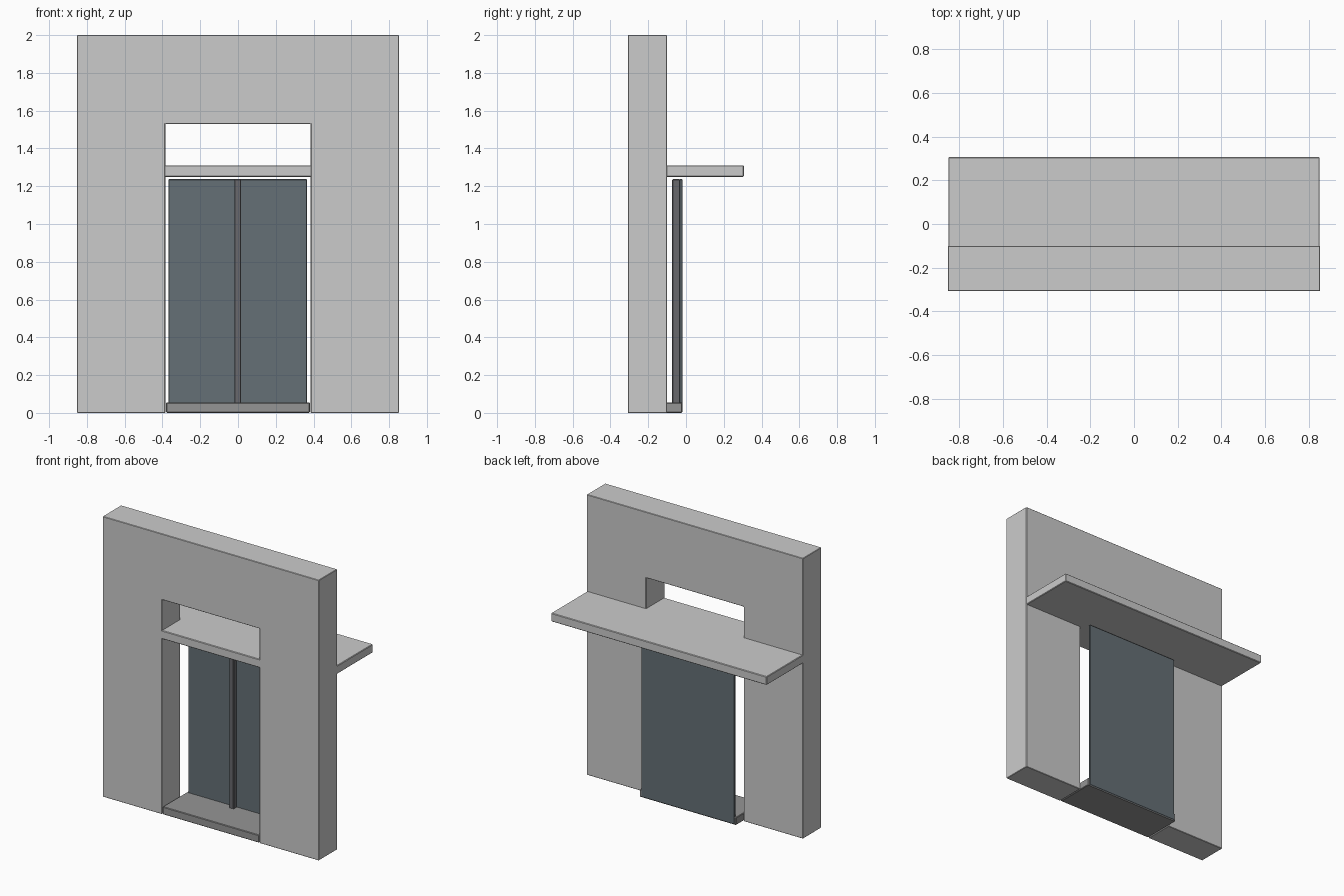
import bpy, bmesh

if "Cube" in bpy.data.objects:
    bpy.data.objects.remove(bpy.data.objects["Cube"])


def material(name, rgb):
    m = bpy.data.materials.new(name)
    m.diffuse_color = (*rgb, 1)
    m.use_nodes = True
    m.node_tree.nodes["Principled BSDF"].inputs["Base Color"].default_value = m.diffuse_color
    return m


def finish(name, bm, bevel, mat=None):
    bmesh.ops.recalc_face_normals(bm, faces=bm.faces)
    mesh = bpy.data.meshes.new(name)
    bm.to_mesh(mesh)
    bm.free()
    ob = bpy.data.objects.new(name, mesh)
    bpy.context.collection.objects.link(ob)
    if mat:
        mesh.materials.append(mat)
    if bevel:
        mod = ob.modifiers.new("edge_bevel", 'BEVEL')
        mod.width = bevel
        mod.segments = 1
        mod.limit_method = 'ANGLE'
    return ob


def box(name, x, y, z, bevel=0.004, mat=None):
    """Box from (min, max) ranges."""
    bm = bmesh.new()
    bmesh.ops.create_cube(bm, size=1)
    for v in bm.verts:
        v.co = [r[0] if c < 0 else r[1] for c, r in zip(v.co, (x, y, z))]
    return finish(name, bm, bevel, mat)


door_blue = material("door_slate", (0.13, 0.16, 0.18))
trim_dark = material("trim_grey", (0.14, 0.14, 0.15))
sill_grey = material("sill_grey", (0.30, 0.30, 0.30))

HALF_W, OPEN_W, OPEN_H = 0.853, 0.385, 1.53
FRONT, WALL_BACK, BACK = -0.308, -0.10, 0.306

# Wall: portal-shaped profile extruded through its thickness
half = [(OPEN_W, OPEN_H), (OPEN_W, 0), (HALF_W, 0), (HALF_W, 2)]
outline = half + [(-x, z) for x, z in reversed(half)]
bm = bmesh.new()
face = bm.faces.new([bm.verts.new((x, FRONT, z)) for x, z in outline])
ext = bmesh.ops.extrude_face_region(bm, geom=[face])
moved = [g for g in ext["geom"] if isinstance(g, bmesh.types.BMVert)]
bmesh.ops.translate(bm, verts=moved, vec=(0, WALL_BACK - FRONT, 0))
finish("wall", bm, 0.003)

# Canopy slab running through the wall and out the back
box("canopy_slab", (-0.851, 0.851), (FRONT + 0.001, BACK), (1.25, 1.31))

# Threshold filling the bottom of the opening
box("threshold", (-0.38, 0.38), (FRONT + 0.001, -0.021), (0, 0.055), mat=sill_grey)

# Door panel and its centre strip
box("door_panel", (-0.368, 0.366), (-0.036, -0.018), (0.004, 1.237), 0.003, door_blue)
box("door_centre_strip", (-0.018, 0.016), (-0.073, -0.034), (0.05, 1.237), 0.003, trim_dark)
